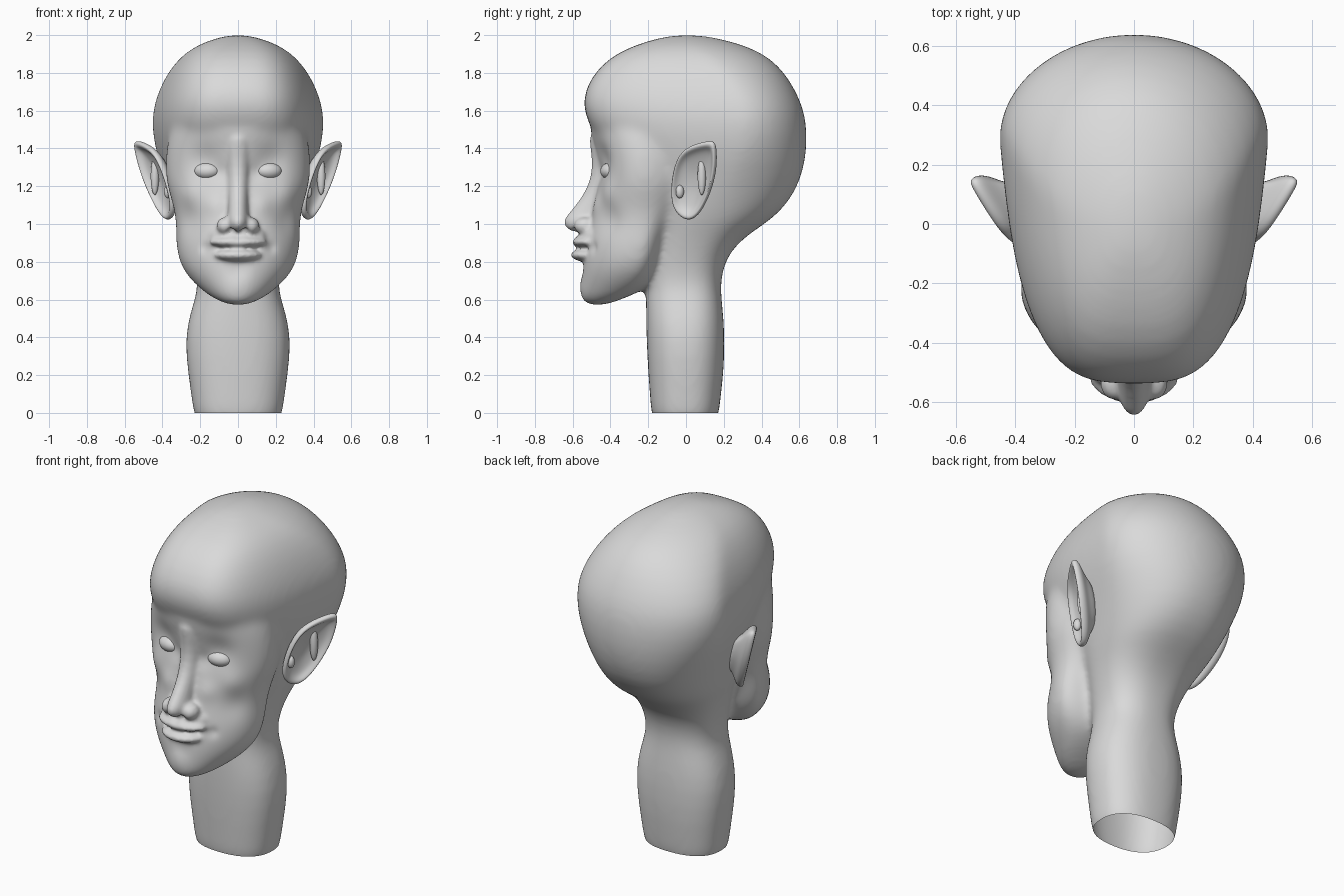
import bpy, bmesh, math
from mathutils import Vector, Matrix

cube = bpy.data.objects.get("Cube")
if cube:
    bpy.data.objects.remove(cube, do_unlink=True)

clay = bpy.data.materials.new("grey clay")
clay.use_nodes = True
grey = (0.7, 0.7, 0.7, 1)
clay.diffuse_color = grey
for node in clay.node_tree.nodes:
    if node.type == 'BSDF_PRINCIPLED':
        node.inputs["Base Color"].default_value = grey


def add_object(name, bm, subdivision=0):
    """Turn a bmesh into a smooth shaded object."""
    bmesh.ops.recalc_face_normals(bm, faces=bm.faces[:])
    mesh = bpy.data.meshes.new(name)
    bm.to_mesh(mesh)
    bm.free()
    mesh.materials.append(clay)
    for poly in mesh.polygons:
        poly.use_smooth = True
    obj = bpy.data.objects.new(name, mesh)
    bpy.context.collection.objects.link(obj)
    if subdivision:
        sub = obj.modifiers.new("Subdivision", 'SUBSURF')
        sub.levels = sub.render_levels = subdivision
    return obj


def bridge_rings(name, rings, subdivision):
    """Skin a stack of closed rings and cap both ends."""
    bm = bmesh.new()
    loops = [[bm.verts.new(p) for p in ring] for ring in rings]
    for low, high in zip(loops, loops[1:]):
        for i in range(len(low)):
            j = (i + 1) % len(low)
            bm.faces.new((low[i], low[j], high[j], high[i]))
    bm.faces.new(loops[0][::-1])
    bm.faces.new(loops[-1])
    return add_object(name, bm, subdivision)


def loft(name, rows, power, boxy=0):
    """Rows: height, half width, front y, widest y, back y.
    Boxy squares off and narrows the front of the upper rows."""
    rings = []
    for z, w, front, mid, back in rows:
        box = boxy * min(1, max(0, (z - 1) / .4))
        ring = []
        for i in range(48):
            a = math.tau * i / 48
            c, s = math.cos(a), math.sin(a)
            p = power - .4 * box if s > 0 else power + .9 * box
            x = w * math.copysign(abs(c) ** (2 / p), c)
            t = abs(s) ** (2 / p)
            if s > 0:
                y = mid + (back - mid) * t
            else:
                y = mid + (front - mid) * t
                x *= 1 - .18 * box * t
            ring.append((x, y, z))
        rings.append(ring)
    return bridge_rings(name, rings, 1)


def ball(name, place, size, turn=0):
    bm = bmesh.new()
    matrix = (Matrix.Translation(place) @ Matrix.Rotation(turn, 4, 'Z')
              @ Matrix.Diagonal((*size, 1)))
    bmesh.ops.create_uvsphere(bm, u_segments=32, v_segments=20, radius=1, matrix=matrix)
    return add_object(name, bm)


def fuse(name, parts, voxel, rounds):
    """Merge overlapping parts into one softly blended skin."""
    bpy.context.view_layer.update()
    graph = bpy.context.evaluated_depsgraph_get()
    bm = bmesh.new()
    for part in parts:
        mesh = bpy.data.meshes.new_from_object(part.evaluated_get(graph))
        mesh.transform(part.matrix_world)
        bm.from_mesh(mesh)
        bpy.data.meshes.remove(mesh)
    for part in parts:
        bpy.data.objects.remove(part, do_unlink=True)
    obj = add_object(name, bm)
    remesh = obj.modifiers.new("Remesh", 'REMESH')
    remesh.mode = 'VOXEL'
    remesh.voxel_size = voxel
    smooth = obj.modifiers.new("Smooth", 'SMOOTH')
    smooth.factor = 0.5
    smooth.iterations = rounds
    bpy.context.view_layer.update()
    graph = bpy.context.evaluated_depsgraph_get()
    mesh = bpy.data.meshes.new_from_object(obj.evaluated_get(graph))
    obj.modifiers.clear()
    obj.data = mesh
    if not mesh.materials:
        mesh.materials.append(clay)
    for poly in mesh.polygons:
        poly.use_smooth = True
        poly.material_index = 0
    return obj


def sculpt(obj, strokes):
    """Soft pushes, mirrored: place, radius, movement."""
    for place, radius, move in strokes:
        for side in ((1, -1) if place[0] else (1,)):
            flip = Vector((side, 1, 1))
            centre, push = Vector(place) * flip, Vector(move) * flip
            for v in obj.data.vertices:
                d = (v.co - centre).length / radius
                if d < 3:
                    v.co += push * math.exp(-d * d)


# Neck and skull
skull = loft("skull", [
    (-.08, .23, -.18, 0, .17), (.02, .236, -.185, 0, .175), (.2, .265, -.2, 0, .2),
    (.4, .284, -.21, 0, .206), (.55, .248, -.212, 0, .195), (.65, .212, -.212, 0, .183),
    (.75, .22, -.21, 0, .19), (.86, .25, -.2, .02, .235), (.95, .28, -.2, .05, .335),
    (1.02, .31, -.22, .1, .45), (1.12, .345, -.26, .15, .55), (1.25, .39, -.33, .22, .615),
    (1.4, .445, -.44, .28, .643), (1.55, .462, -.53, .29, .638), (1.66, .441, -.553, .27, .605),
    (1.78, .39, -.503, .2, .54), (1.88, .315, -.41, .1, .45), (1.945, .225, -.28, .03, .32),
    (1.983, .12, -.15, 0, .17), (2, .05, -.06, 0, .08)], 2.4, 1)

# Face and jaw
face = loft("face", [
    (.568, .05, -.525, -.48, -.43), (.605, .135, -.555, -.4, -.33), (.66, .205, -.557, -.32, -.2),
    (.72, .267, -.555, -.28, -.15), (.8, .316, -.553, -.25, -.12), (.9, .331, -.538, -.23, -.1),
    (1, .327, -.518, -.22, -.05), (1.1, .342, -.492, -.22, .05), (1.2, .378, -.47, -.22, .1),
    (1.3, .385, -.465, -.22, .1), (1.4, .38, -.485, -.22, .1), (1.5, .36, -.51, -.22, .1),
    (1.6, .32, -.51, -.22, .1)], 2)
base = fuse("base", [skull, face], .018, 13)

# Eye sockets, cheeks, chin and the dip below the lip
sculpt(base, [
    ((.17, -.43, 1.34), .09, (0, .025, 0)),
    ((.09, -.46, 1.27), .05, (0, .015, 0)),
    ((.25, -.4, 1.02), .08, (-.008, .012, 0)),
    ((.24, -.39, 1.16), .07, (.005, -.012, 0)),
    ((.13, -.48, 1.1), .055, (0, -.012, 0)),
    ((0, -.55, .76), .05, (0, .012, 0)),
    ((0, -.55, .66), .08, (0, -.008, 0))])

# Nose ridge, nose wings and lips
features = [base, loft("nose", [
    (.95, .03, -.59, -.5, -.4), (.975, .055, -.632, -.52, -.4), (1.012, .062, -.658, -.52, -.4),
    (1.06, .056, -.618, -.49, -.4), (1.12, .055, -.568, -.46, -.38), (1.2, .058, -.516, -.43, -.36),
    (1.3, .064, -.494, -.41, -.36), (1.4, .08, -.505, -.41, -.36), (1.5, .09, -.52, -.41, -.36)], 2)]
features += [
    ball("muzzle", (0, -.49, .93), (.15, .075, .08)),
    ball("upper_lip", (0, -.505, .905), (.155, .1, .036)),
    ball("lower_lip", (0, -.505, .836), (.13, .105, .039))]
for side in (1, -1):
    features.append(ball("nose_wing", (side * .066, -.535, .99), (.048, .058, .046)))
    # Eyelid ring
    bpy.ops.mesh.primitive_torus_add(
        location=(side * .165, -.405, 1.28), rotation=(math.pi / 2, 0, side * .27),
        major_radius=.073, minor_radius=.013, major_segments=32, minor_segments=10)
    lid = bpy.context.object
    lid.scale.y = .68
    features.append(lid)
head = fuse("head", features, .011, 7)

# Nostrils, lip groove, mouth line and mouth corners
sculpt(head, [
    ((.034, -.58, .955), .02, (0, 0, .022)),
    ((0, -.6, .93), .02, (0, .008, 0)),
    ((.05, -.57, .872), .018, (0, .01, 0)),
    ((.11, -.54, .872), .02, (0, .012, 0)),
    ((.17, -.48, .873), .03, (0, .012, 0))])

# Open lower end of the neck
bm = bmesh.new()
bm.from_mesh(head.data)
bmesh.ops.bisect_plane(bm, geom=bm.verts[:] + bm.edges[:] + bm.faces[:],
                       plane_co=(0, 0, 0), plane_no=(0, 0, 1), clear_inner=True)
bm.to_mesh(head.data)
bm.free()

# Eyes and ears
outline = [(.135, 1.445), (.06, 1.43), (-.03, 1.39), (-.07, 1.28), (-.08, 1.15), (-.06, 1.06),
           (.01, 1.01), (.065, 1.04), (.11, 1.12), (.147, 1.22), (.163, 1.32), (.16, 1.43)]
section = [(.4, -.1), (.65, -.05), (.94, -.025), (1.01, 0), (.96, .018),
           (.87, .016), (.76, -.008), (.5, -.022), (.2, -.032)]
outward = Vector((1, -.55, -.25)).normalized()


def ear_point(side, y, z, depth):
    p = Vector((.402 + .55 * y + .25 * (z - 1.2), y, z)) + outward * depth
    return (side * p.x, p.y, p.z)


for side, label in ((1, "left"), (-1, "right")):
    ball(label + "_eye", (side * .165, -.402, 1.28), (.069, .05, .045), side * .27)
    rings = [[ear_point(side, .04 + k * (y - .04), 1.22 + k * (z - 1.22), depth)
              for y, z in outline] for k, depth in section]
    bridge_rings(label + "_ear", rings, 2)
    ball(label + "_ear_fold", ear_point(side, .075, 1.25, -.018), (.022, .022, .1), side * .5)
    ball(label + "_ear_flap", ear_point(side, -.035, 1.17, -.005), (.02, .022, .035), side * .5)
